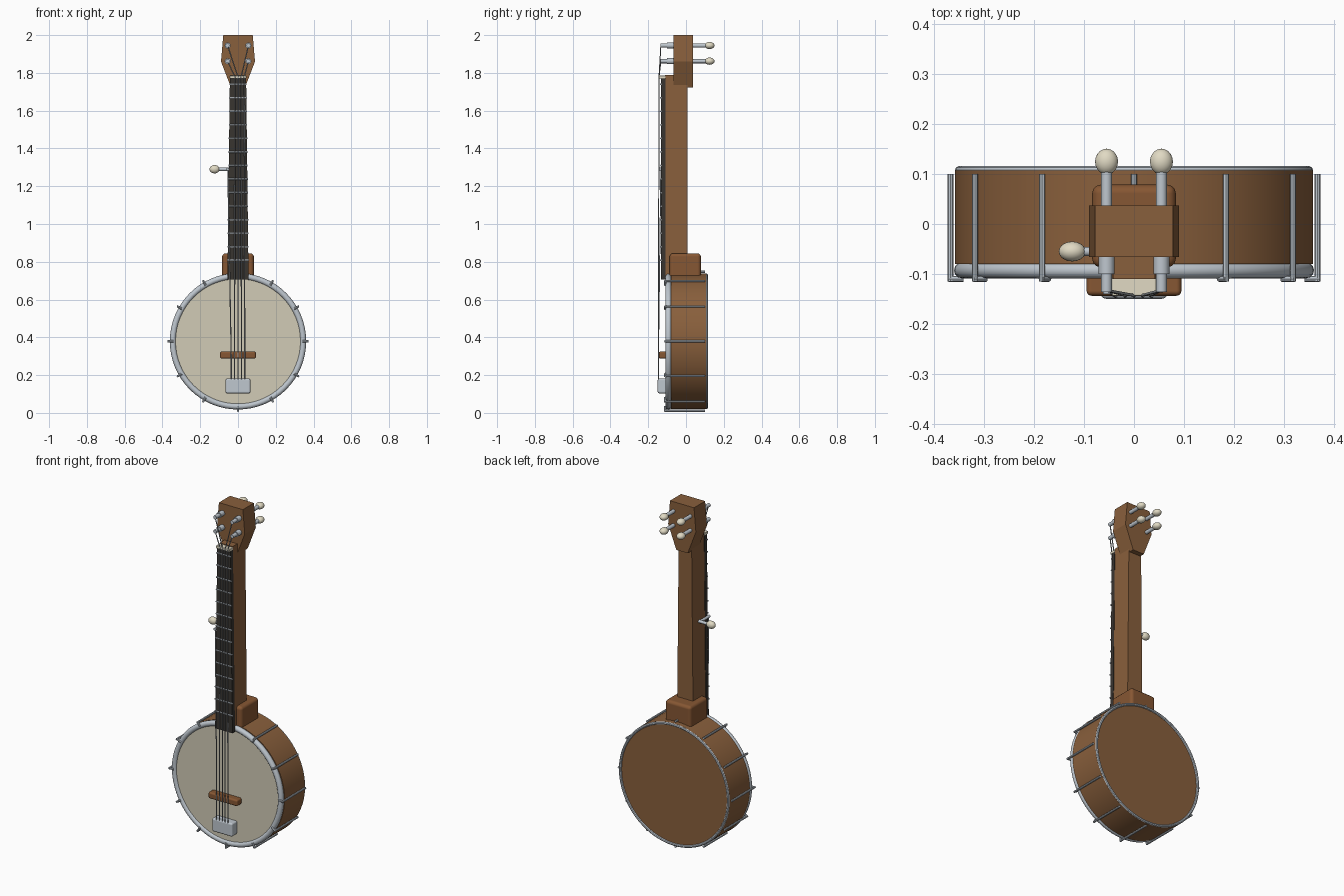
import bpy, bmesh, math
from mathutils import Vector, Matrix

if "Cube" in bpy.data.objects:
    bpy.data.objects.remove(bpy.data.objects["Cube"], do_unlink=True)


def material(name, rgb):
    m = bpy.data.materials.new(name)
    m.use_nodes = True
    m.diffuse_color = (*rgb, 1)
    m.node_tree.nodes["Principled BSDF"].inputs["Base Color"].default_value = (*rgb, 1)
    return m


WOOD = material("warm brown wood", (0.25, 0.115, 0.045))
RED_WOOD = material("reddish brown wood", (0.24, 0.095, 0.033))
SKIN = material("cream skin", (0.64, 0.60, 0.47))
IVORY = material("ivory", (0.75, 0.70, 0.55))
METAL = material("silver metal", (0.52, 0.57, 0.62))
STRING = material("steel string", (0.33, 0.35, 0.37))
DARK = material("dark fingerboard", (0.04, 0.035, 0.03))

POT_Z = 0.379
Y_AXIS = Matrix.Rotation(math.pi / 2, 4, 'X')


def finish(name, bm, mat, smooth=True):
    bmesh.ops.recalc_face_normals(bm, faces=bm.faces)
    mesh = bpy.data.meshes.new(name)
    bm.to_mesh(mesh)
    bm.free()
    mesh.materials.append(mat)
    ob = bpy.data.objects.new(name, mesh)
    bpy.context.collection.objects.link(ob)
    if smooth:
        bpy.ops.object.select_all(action='DESELECT')
        ob.select_set(True)
        bpy.context.view_layer.objects.active = ob
        bpy.ops.object.shade_smooth_by_angle(angle=math.radians(35))
    return ob


def rod(name, a, b, r, mat, sides=12):
    """Cylinder between two points."""
    a, b = Vector(a), Vector(b)
    d = b - a
    bm = bmesh.new()
    turn = d.to_track_quat('Z', 'Y').to_matrix().to_4x4()
    bmesh.ops.create_cone(bm, cap_ends=True, segments=sides, radius1=r, radius2=r,
                          depth=d.length, matrix=Matrix.Translation((a + b) / 2) @ turn)
    return finish(name, bm, mat)


def prism(name, outline, y0, y1, mat):
    """Front outline in x and z, extruded from y0 to y1."""
    bm = bmesh.new()
    face = bm.faces.new([bm.verts.new((x, y0, z)) for x, z in outline])
    out = bmesh.ops.extrude_face_region(bm, geom=[face])
    moved = [v for v in out["geom"] if isinstance(v, bmesh.types.BMVert)]
    bmesh.ops.translate(bm, verts=moved, vec=(0, y1 - y0, 0))
    return finish(name, bm, mat, False)


def block(name, w, z0, z1, y0, y1, mat, bevel):
    ob = prism(name, [(-w, z0), (w, z0), (w, z1), (-w, z1)], y0, y1, mat)
    mod = ob.modifiers.new("Rounded edges", 'BEVEL')
    mod.width, mod.segments = bevel, 3
    for p in ob.data.polygons:
        p.use_smooth = True
    mod.harden_normals = True
    return ob


def egg(name, centre, radii, mat):
    bm = bmesh.new()
    bmesh.ops.create_uvsphere(bm, u_segments=20, v_segments=12, radius=1,
                              matrix=Matrix.Translation(centre) @ Matrix.Diagonal((*radii, 1)))
    return finish(name, bm, mat)


def hoop(name, y, major, minor, sides):
    """Ring around the pot, made by spinning a small polygon."""
    bm = bmesh.new()
    ring = []
    for i in range(sides):
        t = math.tau * i / sides
        ring.append(bm.verts.new((major + minor * math.cos(t), y + minor * math.sin(t), POT_Z)))
    edges = [bm.edges.new((ring[i], ring[(i + 1) % sides])) for i in range(sides)]
    bmesh.ops.spin(bm, geom=ring + edges, cent=(0, 0, POT_Z), axis=(0, 1, 0),
                   angle=math.tau, steps=64, use_duplicate=False, use_merge=True)
    bmesh.ops.remove_doubles(bm, verts=bm.verts, dist=1e-5)
    return finish(name, bm, METAL)


def string(name, points):
    curve = bpy.data.curves.new(name, 'CURVE')
    curve.dimensions = '3D'
    curve.bevel_depth, curve.bevel_resolution = 0.003, 1
    curve.use_fill_caps = True
    spline = curve.splines.new('POLY')
    spline.points.add(len(points) - 1)
    for p, co in zip(spline.points, points):
        p.co = (*co, 1)
    curve.materials.append(STRING)
    bpy.context.collection.objects.link(bpy.data.objects.new(name, curve))


# Pot: wooden rim, skin and the two hoops
rod("pot_rim", (0, -0.08, POT_Z), (0, 0.107, POT_Z), 0.359, WOOD, 64)
rod("drum_skin", (0, -0.099, POT_Z), (0, -0.079, POT_Z), 0.343, SKIN, 64)
hoop("front_hoop", -0.093, 0.345, 0.016, 12)
hoop("back_hoop", 0.108, 0.351, 0.008, 8)

# Tension hooks around the pot
for i in range(12):
    t = math.tau * i / 12
    out = Vector((math.cos(t), 0, math.sin(t)))
    base = out * 0.368 + Vector((0, 0, POT_Z))
    rod(f"hook_rod_{i}", base + Vector((0, -0.115, 0)), base + Vector((0, 0.1, 0)), 0.006, METAL, 8)
    foot = base + Vector((0, -0.11, 0))
    rod(f"hook_foot_{i}", foot + out * 0.004, foot - out * 0.026, 0.006, METAL, 8)

# Neck, heel, headstock and fingerboard
prism("neck", [(-0.052, 0.72), (0.052, 0.72), (0.042, 1.79), (-0.042, 1.79)], -0.11, 0.008, WOOD)
block("neck_heel", 0.084, 0.7, 0.845, -0.087, 0.079, RED_WOOD, 0.018)
half = [(0.037, 1.722), (0.09, 1.86), (0.078, 2.0)]
prism("headstock", half + [(-x, z) for x, z in reversed(half)], -0.066, 0.037, WOOD)
prism("fingerboard", [(-0.056, 0.705), (0.056, 0.705), (0.043, 1.775), (-0.043, 1.775)],
      -0.132, -0.108, DARK)
block("nut", 0.044, 1.77, 1.786, -0.144, -0.108, IVORY, 0.003)

# Frets, a little wider than the tapering board
for i in range(14):
    z = 1.74 - 0.0717 * i
    w = 0.046 + 0.0009 * i
    rod(f"fret_{i}", (-w, -0.133, z), (w, -0.133, z), 0.0045, METAL, 8)

# Bridge and tailpiece
block("bridge", 0.095, 0.287, 0.325, -0.144, -0.097, RED_WOOD, 0.01)
block("tailpiece", 0.066, 0.103, 0.182, -0.15, -0.097, METAL, 0.01)

# Four headstock tuners
for side in (-1, 1):
    for row, z in enumerate((1.862, 1.945)):
        x = 0.055 * side
        tag = f"{'left' if side > 0 else 'right'}_{row}"
        rod("tuner_post_" + tag, (x, -0.136, z), (x, 0.108, z), 0.011, METAL)
        rod("tuner_collar_" + tag, (x, -0.1, z), (x, -0.06, z), 0.016, METAL)
        egg("tuner_knob_" + tag, (x, 0.125, z), (0.023, 0.026, 0.019), IVORY)

# Side tuner for the short string
rod("side_tuner_shaft", (-0.11, -0.055, 1.29), (-0.03, -0.055, 1.29), 0.009, METAL)
rod("side_tuner_post", (-0.054, -0.14, 1.29), (-0.054, -0.05, 1.29), 0.008, METAL)
egg("side_tuner_knob", (-0.124, -0.055, 1.29), (0.027, 0.02, 0.022), IVORY)

# Strings, the first one ending at the side tuner
ends = [(-0.054, 1.29), (-0.055, 1.862), (-0.055, 1.945), (0.055, 1.945), (0.055, 1.862)]
for i, (px, pz) in enumerate(ends):
    x = 0.018 * (i - 2)
    path = [(x, -0.146, 0.15), (x, -0.146, 0.305)]
    if i:
        path.append((x * 0.9, -0.143, 1.778))
    path.append((px, -0.133, pz))
    string(f"string_{i}", path)
